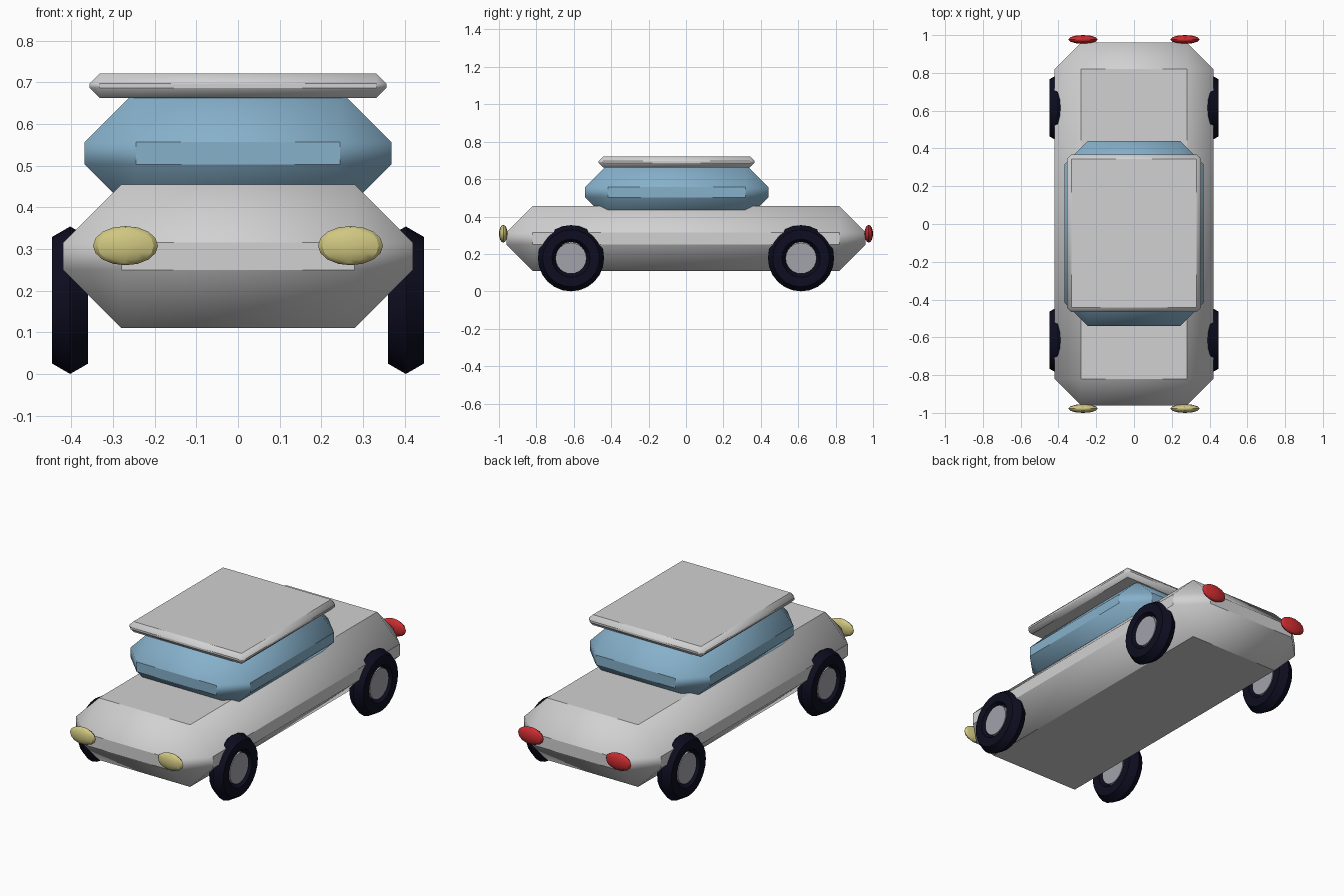
import bpy, bmesh, math
from mathutils import Matrix

cube = bpy.data.objects.get("Cube")
if cube:
    bpy.data.objects.remove(cube, do_unlink=True)


def material(name, rgb):
    m = bpy.data.materials.new(name)
    m.use_nodes = True
    m.diffuse_color = (*rgb, 1)
    m.node_tree.nodes["Principled BSDF"].inputs["Base Color"].default_value = (*rgb, 1)
    return m


paint = material("light grey paint", (0.64, 0.64, 0.64))
glass = material("blue glass", (0.24, 0.44, 0.60))
rubber = material("dark rubber", (0.004, 0.004, 0.015))
metal = material("hub metal", (0.36, 0.36, 0.41))
yellow = material("headlight yellow", (0.63, 0.57, 0.22))
red = material("taillight red", (0.60, 0.025, 0.03))


def finish(name, mat, angle):
    ob = bpy.context.object
    ob.name = ob.data.name = name
    ob.data.materials.append(mat)
    bpy.ops.object.shade_smooth_by_angle(angle=math.radians(angle))
    return ob


def chamfered_box(name, centre, size, chamfer, mat):
    bpy.ops.mesh.primitive_cube_add(size=1, location=centre)
    ob = bpy.context.object
    bm = bmesh.new()
    bm.from_mesh(ob.data)
    bmesh.ops.transform(bm, matrix=Matrix.Diagonal((*size, 1)), verts=bm.verts)
    bmesh.ops.bevel(bm, geom=bm.edges[:], offset=chamfer, segments=1,
                    affect='EDGES', profile=0.5)
    bm.to_mesh(ob.data)
    bm.free()
    return finish(name, mat, 40)


def lamp(name, x, y, mat):
    bpy.ops.mesh.primitive_uv_sphere_add(segments=12, ring_count=8, radius=1,
                                         location=(x, y, 0.308))
    bpy.context.object.scale = (0.078, 0.023, 0.047)
    bpy.ops.object.transform_apply(location=False, rotation=False, scale=True)
    finish(name, mat, 30)


def wheel(name, x, y):
    axle = dict(location=(x, y, 0.177), rotation=(0, math.pi / 2, 0))
    bpy.ops.mesh.primitive_torus_add(major_segments=24, minor_segments=6,
                                     major_radius=0.127, minor_radius=0.05, **axle)
    finish(name + "_tyre", rubber, 30)
    bpy.ops.mesh.primitive_cylinder_add(vertices=24, radius=0.083, depth=0.07, **axle)
    finish(name + "_hub", metal, 30)


# Body, cabin and overhanging roof
chamfered_box("body", (0, 0, 0.2825), (0.84, 1.92, 0.345), 0.14, paint)
chamfered_box("cabin", (0, -0.05, 0.53), (0.736, 0.98, 0.30), 0.123, glass)
chamfered_box("roof", (0, -0.05, 0.692), (0.712, 0.834, 0.058), 0.024, paint)

# Lights and wheels on both sides
for side, s in (("left", 1), ("right", -1)):
    lamp(side + "_headlight", s * 0.27, -0.977, yellow)
    lamp(side + "_taillight", s * 0.27, 0.977, red)
    wheel("front_" + side, s * 0.403, -0.615)
    wheel("rear_" + side, s * 0.403, 0.615)
